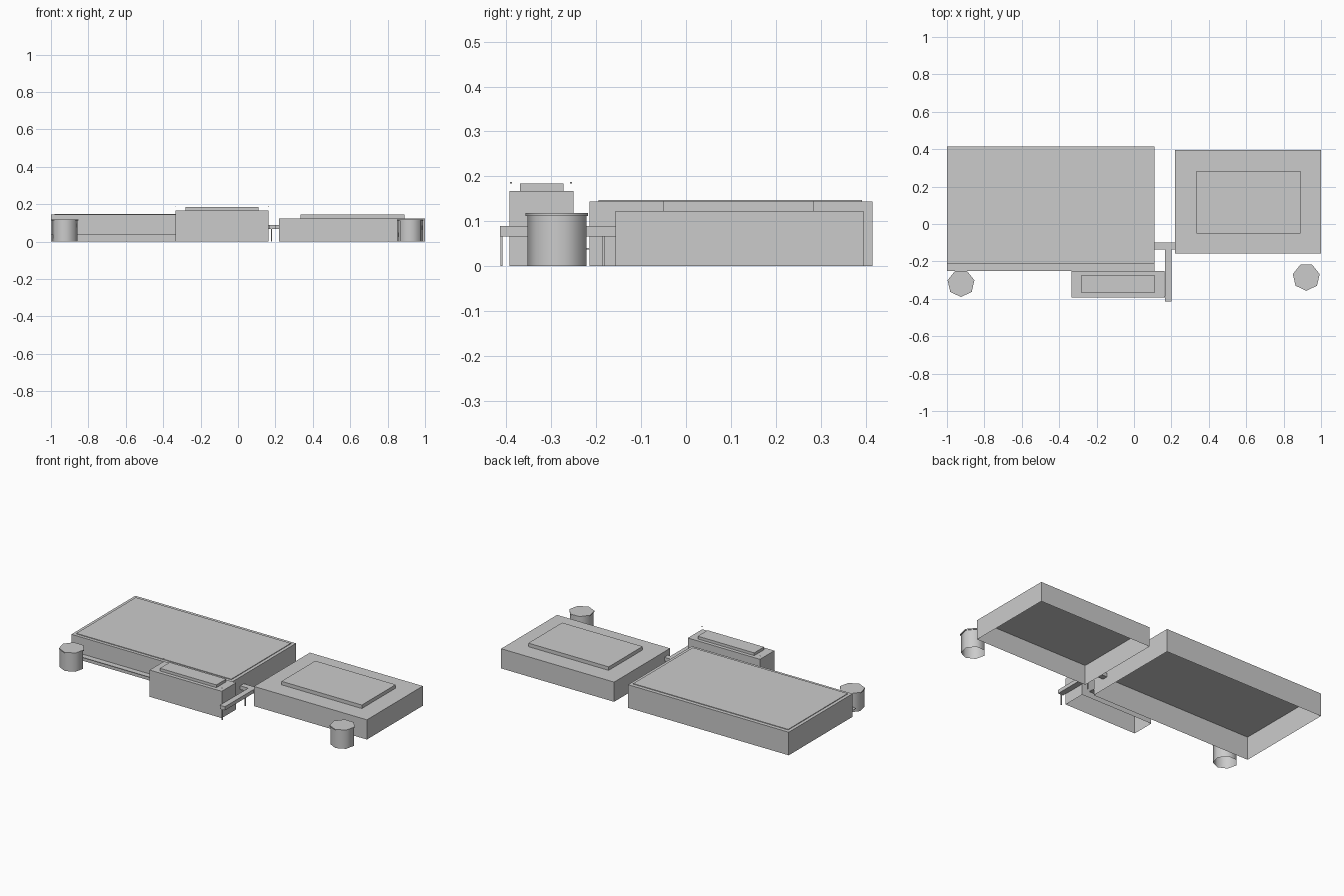
import bpy, bmesh, math

cube = bpy.data.objects.get("Cube")
if cube:
    bpy.data.objects.remove(cube, do_unlink=True)

# One plain grey for the whole site
grey = bpy.data.materials.new("concrete_grey")
grey.use_nodes = True
colour = (0.6, 0.6, 0.6, 1)
grey.diffuse_color = colour
grey.node_tree.nodes["Principled BSDF"].inputs["Base Color"].default_value = colour


def finish(name, bm):
    mesh = bpy.data.meshes.new(name)
    bm.to_mesh(mesh)
    bm.free()
    mesh.materials.append(grey)
    ob = bpy.data.objects.new(name, mesh)
    bpy.context.collection.objects.link(ob)
    return ob


def box(name, x, y, z, open_bottom=False):
    """Box from (min, max) pairs, optionally a shell without a floor."""
    bm = bmesh.new()
    bmesh.ops.create_cube(bm, size=1)
    for v in bm.verts:
        v.co = [sum(r) / 2 + c * (r[1] - r[0]) for r, c in zip((x, y, z), v.co)]
    if open_bottom:
        floor = [f for f in bm.faces if f.normal.z < -0.5]
        bmesh.ops.delete(bm, geom=floor, context='FACES_ONLY')
    return finish(name, bm)


def tank(name, cx, cy, sides=7):
    """Seven-sided tank with a projecting lid, open underneath."""
    bm = bmesh.new()
    rings = []
    for r, z in ((0.069, 0), (0.069, 0.112), (0.0735, 0.112), (0.0735, 0.119)):
        ring = []
        for i in range(sides):
            a = math.tau * i / sides - math.pi / 2
            ring.append(bm.verts.new((cx + r * math.cos(a), cy + r * math.sin(a), z)))
        rings.append(ring)
    for low, high in zip(rings, rings[1:]):
        for i in range(sides):
            j = (i + 1) % sides
            bm.faces.new((low[i], low[j], high[j], high[i]))
    bm.faces.new(rings[-1])
    ob = finish(name, bm)
    bpy.ops.object.select_all(action='DESELECT')
    ob.select_set(True)
    bpy.context.view_layer.objects.active = ob
    bpy.ops.object.shade_smooth_by_angle(angle=math.radians(60))


# Main hall with roof sheet and front canopy
box("main_hall", (-1, 0.11), (-0.215, 0.415), (0, 0.144), True)
box("main_hall_roof", (-0.98, 0.09), (-0.195, 0.392), (0.144, 0.148))
box("front_canopy", (-1, 0.11), (-0.25, -0.215), (0.037, 0.041))

# Side hall with raised roof
box("side_hall", (0.22, 1), (-0.157, 0.395), (0, 0.123), True)
box("side_hall_roof", (0.335, 0.89), (-0.05, 0.284), (0.123, 0.145))

# Front office with raised roof and two corner markers
box("front_office", (-0.335, 0.163), (-0.393, -0.251), (0, 0.167), True)
box("front_office_roof", (-0.28, 0.11), (-0.37, -0.273), (0.167, 0.184))
for name, x, y in (("left", 0.163, -0.39), ("right", -0.333, -0.256)):
    box("corner_marker_" + name, (x - 0.002, x + 0.002), (y - 0.002, y + 0.002), (0.184, 0.188))

# Raised walkway on thin posts
walk_z = (0.066, 0.089)
box("walkway_link", (0.11, 0.22), (-0.135, -0.1), walk_z)
box("walkway", (0.165, 0.2), (-0.414, -0.135), walk_z)
for name, y in (("front", -0.411), ("rear", -0.184)):
    box("walkway_post_" + name, (0.177, 0.183), (y - 0.0025, y + 0.0025), (0, 0.066))

# Storage tanks
tank("right_tank", -0.925, -0.317)
tank("left_tank", 0.921, -0.284)
